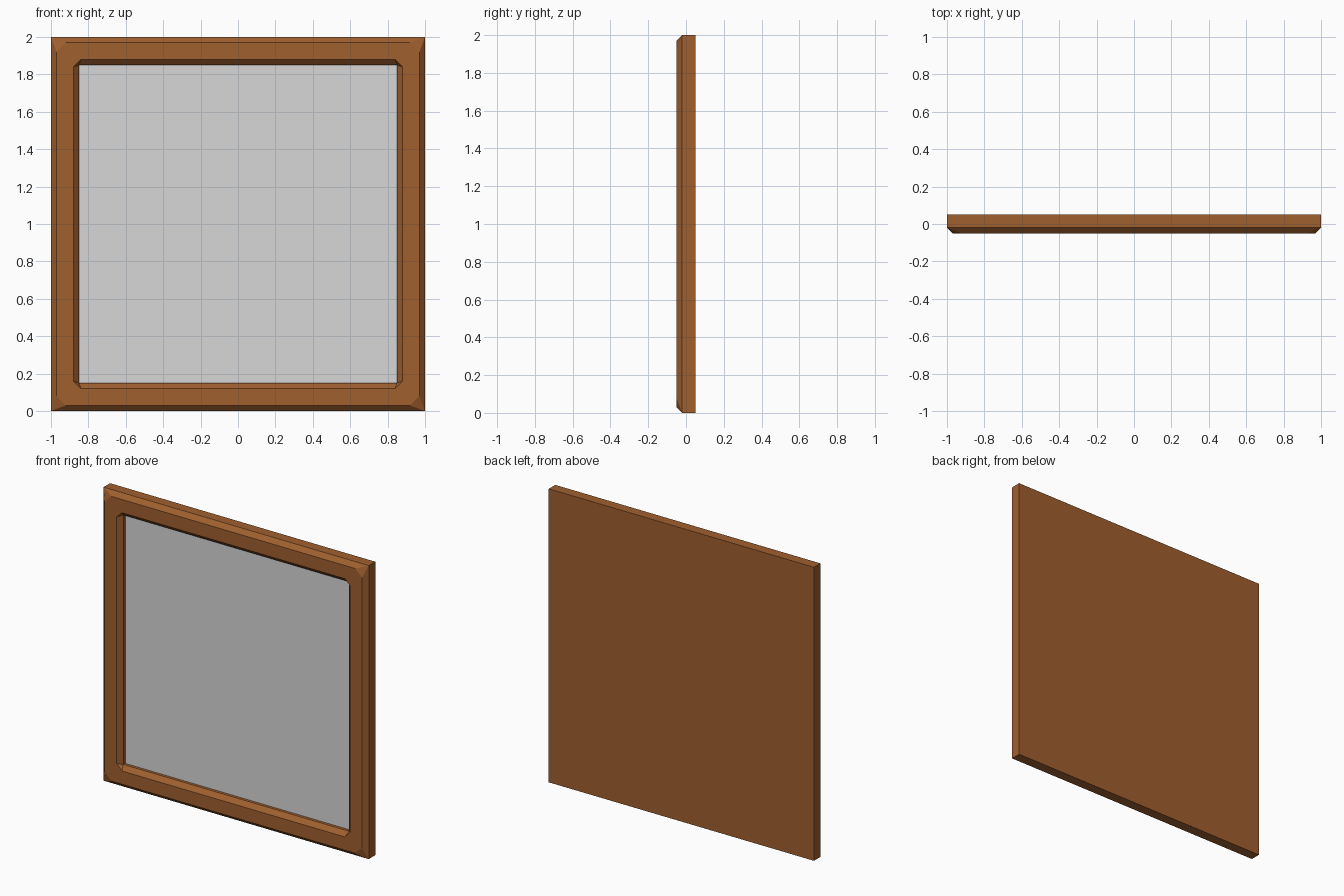
import bpy
import bmesh

cube = bpy.data.objects.get("Cube")
if cube:
    bpy.data.objects.remove(cube, do_unlink=True)


def material(name, color, roughness):
    mat = bpy.data.materials.new(name)
    mat.use_nodes = True
    mat.diffuse_color = (*color, 1)
    bsdf = mat.node_tree.nodes["Principled BSDF"]
    bsdf.inputs["Base Color"].default_value = (*color, 1)
    bsdf.inputs["Roughness"].default_value = roughness
    return mat


wood = material("brown wood", (0.35, 0.115, 0.028), 0.6)
glass = material("pale grey pane", (0.68, 0.68, 0.68), 0.4)

CORNERS = [(-1, -1), (1, -1), (1, 1), (-1, 1)]


def make_object(name, bm, mat):
    bmesh.ops.recalc_face_normals(bm, faces=bm.faces)
    mesh = bpy.data.meshes.new(name)
    bm.to_mesh(mesh)
    bm.free()
    mesh.materials.append(mat)
    obj = bpy.data.objects.new(name, mesh)
    bpy.context.collection.objects.link(obj)
    return obj


def square(bm, half, y):
    return [bm.verts.new((sx * half, y, 1 + sz * half)) for sx, sz in CORNERS]


def clipped_square(bm, half, cut, y):
    """Square ring with clipped corners, two vertices per corner."""
    ring = []
    for i, (sx, sz) in enumerate(CORNERS):
        pair = [(half, cut), (cut, half)]
        if i % 2 == 0:
            pair.reverse()
        # order each pair so the ring runs around the square
        pair = [(sx * a, sz * b) for a, b in pair]
        if i in (0, 2):
            pair.reverse()
        else:
            pair.reverse()
        ring += [bm.verts.new((x, y, 1 + z)) for x, z in pair]
    return ring


def bridge(bm, a, b):
    n = len(a)
    for i in range(n):
        j = (i + 1) % n
        bm.faces.new((a[i], a[j], b[j], b[i]))


def bevel_to_clipped(bm, sq, ring):
    """Sloped sides plus a triangular facet at each corner."""
    for i in range(4):
        j = (i + 1) % 4
        bm.faces.new((sq[i], ring[2 * i], ring[2 * i + 1]))
        bm.faces.new((sq[i], sq[j], ring[2 * j], ring[2 * i + 1]))


# Wooden frame with solid back, bevelled rim and bevelled opening
bm = bmesh.new()
back = square(bm, 1.0, 0.05)
rim = square(bm, 1.0, -0.02)
front_outer = clipped_square(bm, 0.97, 0.92, -0.05)
front_inner = clipped_square(bm, 0.88, 0.84, -0.05)
lip = square(bm, 0.85, -0.02)
recess = square(bm, 0.85, 0.002)
bm.faces.new(back)
bridge(bm, back, rim)
bevel_to_clipped(bm, rim, front_outer)
bridge(bm, front_outer, front_inner)
bevel_to_clipped(bm, lip, front_inner)
bridge(bm, lip, recess)
bm.faces.new(recess)
make_object("frame", bm, wood)

# Flat pane set into the opening
bm = bmesh.new()
bm.faces.new(square(bm, 0.85, 0.0))
pane = make_object("pane", bm, glass)
if pane.data.polygons[0].normal.y > 0:
    pane.data.flip_normals()
